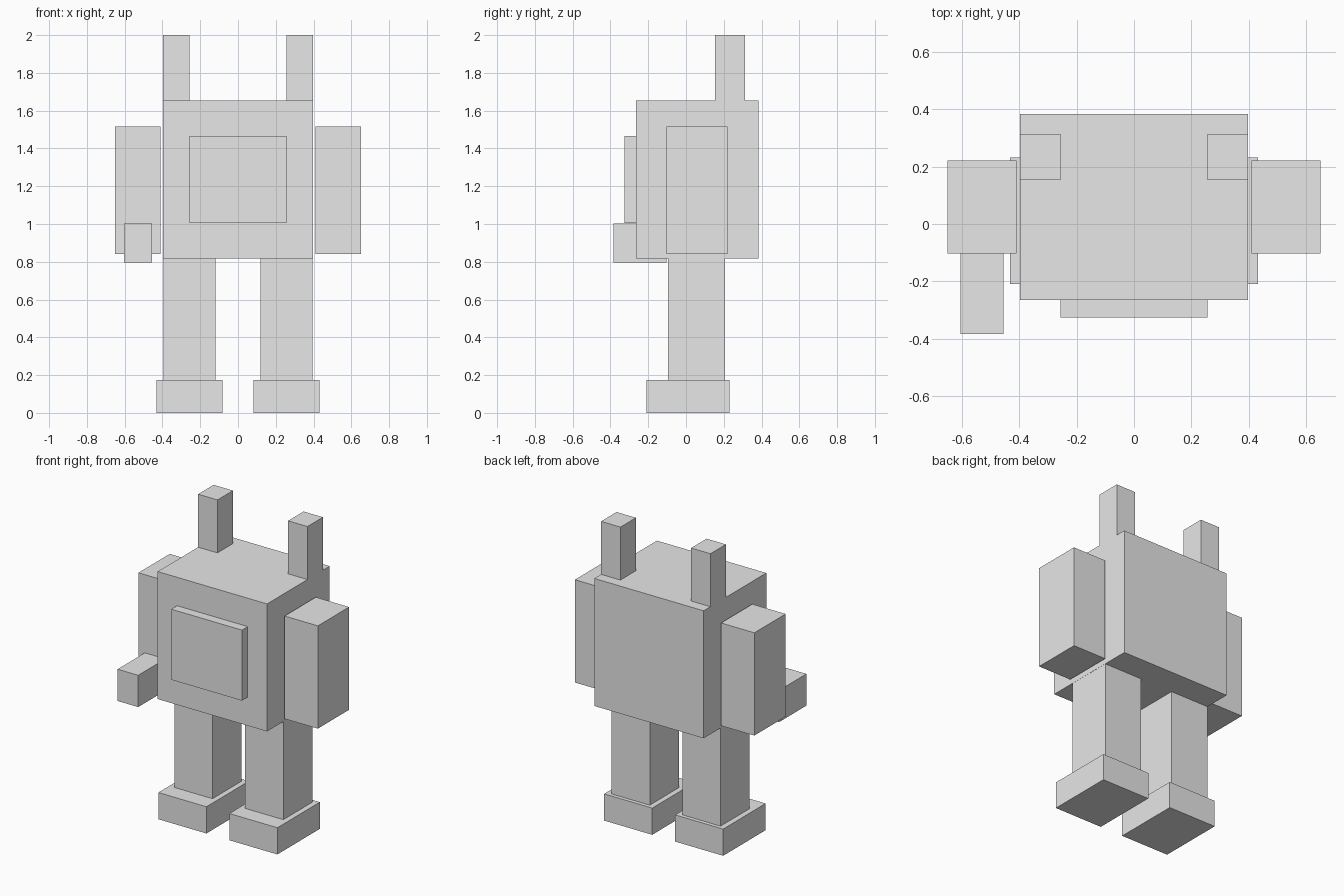
import bpy
import bmesh
from mathutils import Vector

cube = bpy.data.objects.get("Cube")
if cube:
    bpy.data.objects.remove(cube, do_unlink=True)

grey = bpy.data.materials.new("plain_grey")
grey.use_nodes = True
colour = (0.8, 0.8, 0.8, 1.0)
grey.diffuse_color = colour
grey.node_tree.nodes["Principled BSDF"].inputs["Base Color"].default_value = colour


def box(name, x, y, z):
    """Flat-faced block spanning the given (low, high) ranges."""
    low, high = (Vector(corner) for corner in zip(x, y, z))
    bm = bmesh.new()
    bmesh.ops.create_cube(bm, size=1)
    bmesh.ops.scale(bm, vec=high - low, verts=bm.verts)
    mesh = bpy.data.meshes.new(name)
    bm.to_mesh(mesh)
    bm.free()
    mesh.materials.append(grey)
    obj = bpy.data.objects.new(name, mesh)
    obj.location = (low + high) / 2
    bpy.context.collection.objects.link(obj)


def pair(name, x, y, z):
    """The same block on the left (+x) and right (-x) sides."""
    box("left_" + name, x, y, z)
    box("right_" + name, (-x[1], -x[0]), y, z)


# Torso and raised chest panel
box("body", (-0.396, 0.396), (-0.265, 0.383), (0.818, 1.653))
box("chest_panel", (-0.256, 0.256), (-0.325, -0.265), (1.005, 1.467))

# Paired ears, arms, legs and feet
pair("ear", (0.256, 0.396), (0.153, 0.313), (1.653, 2.0))
pair("arm", (0.409, 0.65), (-0.102, 0.221), (0.842, 1.515))
pair("leg", (0.118, 0.395), (-0.095, 0.206), (0.175, 0.818))
pair("foot", (0.083, 0.431), (-0.208, 0.231), (0.0, 0.175))

# Forearm reaching forward on the right side only
box("right_forearm", (-0.604, -0.455), (-0.383, -0.102), (0.795, 1.003))
